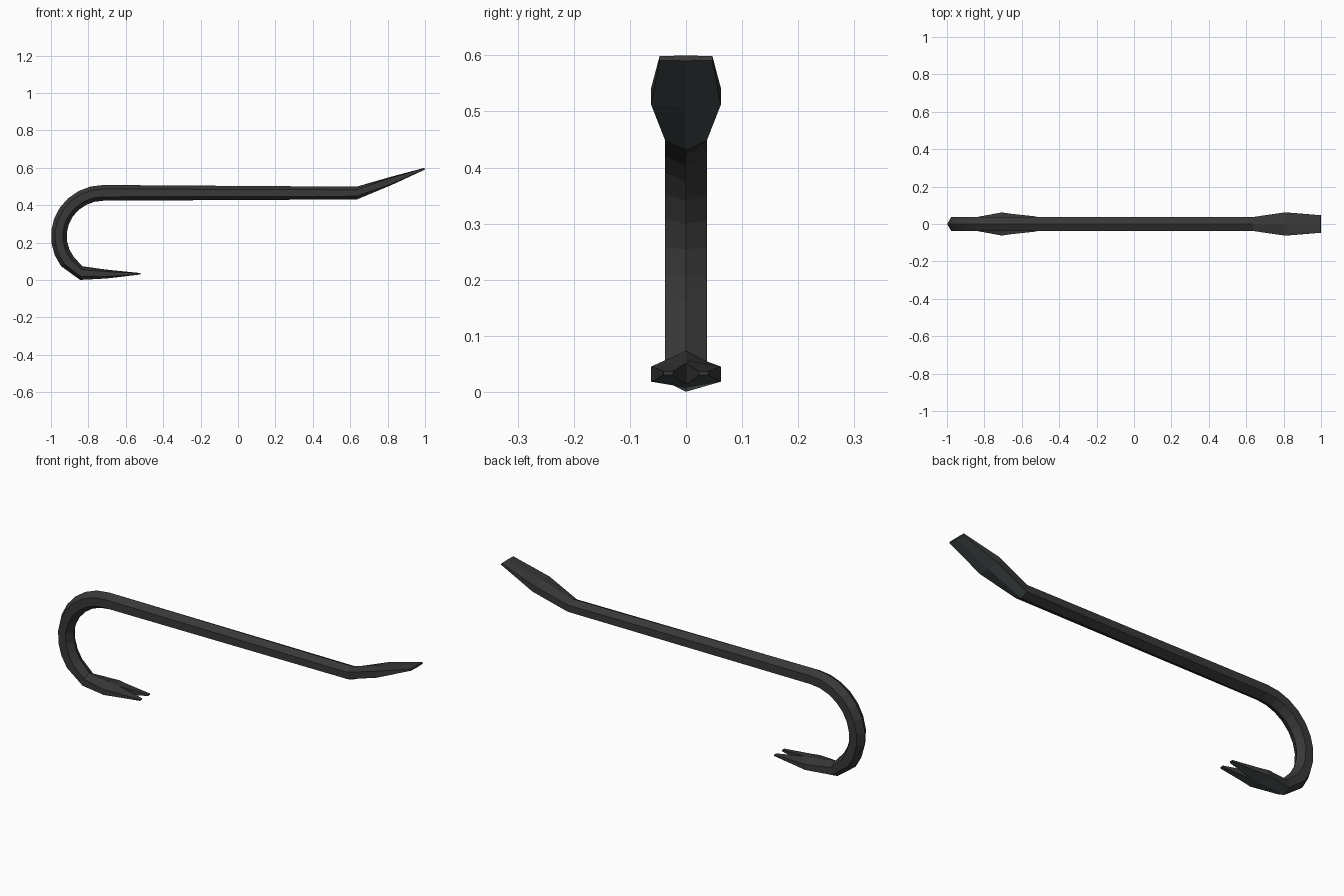
import bpy
import bmesh
from math import cos, sin, radians

default = bpy.data.objects.get("Cube")
if default:
    bpy.data.objects.remove(default, do_unlink=True)


def make_material(name, colour):
    mat = bpy.data.materials.new(name)
    mat.use_nodes = True
    mat.diffuse_color = colour
    bsdf = mat.node_tree.nodes["Principled BSDF"]
    bsdf.inputs["Base Color"].default_value = colour
    return mat


dark_iron = make_material("dark iron", (0.04, 0.04, 0.04, 1))
worn_steel = make_material("worn blue steel", (0.066, 0.085, 0.086, 1))

bm = bmesh.new()


def hex_ring(x, z, angle, ridge, width, flat):
    """Six-sided section: two ridges along the angle, two flat sides across y."""
    nx, nz = cos(radians(angle)), sin(radians(angle))
    outline = [(ridge, 0), (flat, width), (-flat, width),
               (-ridge, 0), (-flat, -width), (flat, -width)]
    return [bm.verts.new((x + nx * d, y, z + nz * d)) for d, y in outline]


def bridge(first, second):
    count = len(first)
    for i in range(count):
        j = (i + 1) % count
        bm.faces.new((first[i], first[j], second[j], second[i]))


BAR_WIDTH = 0.037
NECK_X, HEEL_X = 0.635, -0.838

# Chisel blade and neck
rings = [
    hex_ring(0.998, 0.595, 107, 0.005, 0.047, 0.004),
    hex_ring(0.81, 0.527, 107, 0.022, 0.062, 0.016),
    hex_ring(NECK_X, 0.465, 92, 0.034, BAR_WIDTH, 0.017),
]

# Straight bar running into the hook
for angle in range(90, 217, 14):
    x = -0.72 + 0.238 * cos(radians(angle))
    z = 0.235 + 0.231 * sin(radians(angle))
    rings.append(hex_ring(x, z, angle, 0.042, BAR_WIDTH, 0.021))

# Heel and flared base of the claw
rings += [
    hex_ring(HEEL_X, 0.037, 260, 0.037, BAR_WIDTH, 0.018),
    hex_ring(-0.706, 0.032, 270, 0.024, 0.062, 0.0135),
    hex_ring(-0.66, 0.032, 270, 0.019, 0.055, 0.011),
]
for first, second in zip(rings, rings[1:]):
    bridge(first, second)
bm.faces.new(rings[0])

# Two prongs, one on each side of the notch
root = rings[-1]
for side, picks in ((1, (0, 1, 2, 3)), (-1, (0, 5, 4, 3))):
    inner, outer, low, high = 0.023 * side, 0.04 * side, 0.03, 0.037
    tip = [bm.verts.new((-0.52, y, z)) for y, z in
           ((inner, low), (outer, low), (outer, high), (inner, high))]
    bridge([root[i] for i in picks], tip)
    bm.faces.new(tip)

bmesh.ops.recalc_face_normals(bm, faces=bm.faces[:])

# Worn steel on the undersides of blade and claw
for face in bm.faces:
    centre = face.calc_center_median()
    at_blade = centre.x > NECK_X
    at_claw = centre.x > HEEL_X and centre.z < 0.1
    if (at_blade or at_claw) and face.normal.z < -0.3:
        face.material_index = 1

mesh = bpy.data.meshes.new("pry_bar")
bm.to_mesh(mesh)
bm.free()
mesh.materials.append(dark_iron)
mesh.materials.append(worn_steel)
pry_bar = bpy.data.objects.new("pry_bar", mesh)
bpy.context.collection.objects.link(pry_bar)
